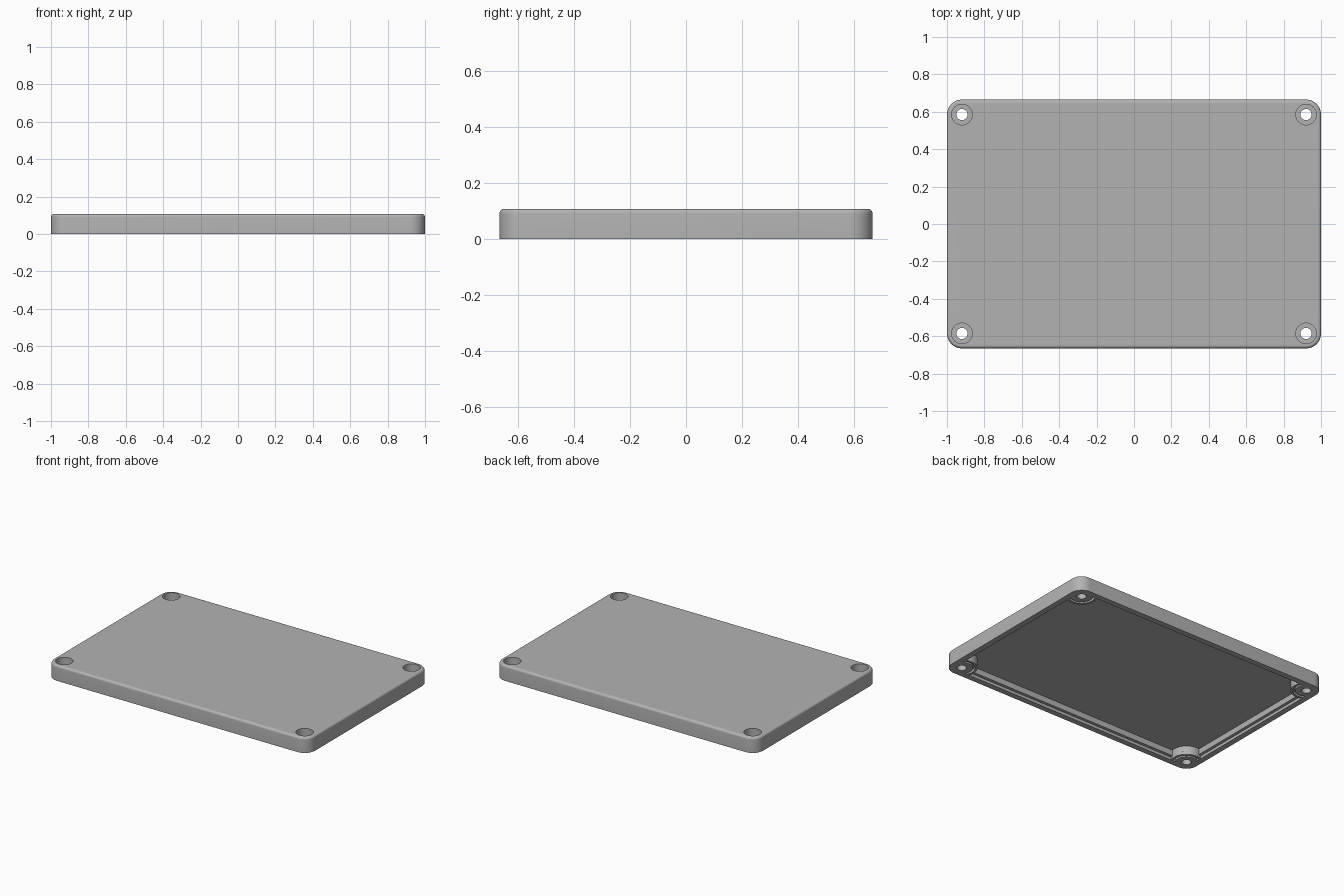
import bpy, bmesh, math

if "Cube" in bpy.data.objects:
    bpy.data.objects.remove(bpy.data.objects["Cube"])

HX, HY, H = 1.0, 0.665, 0.107      # half sizes and height of the lid
CR = 0.08                          # vertical corner radius
SX, SY = HX - CR, HY - CR          # screw positions
TOP_F = 0.016                      # top edge fillet


def rounded_rect(inset, n=12):
    r = CR - inset
    pts = []
    for k, (sx, sy) in enumerate([(1, 1), (-1, 1), (-1, -1), (1, -1)]):
        for i in range(n + 1):
            a = math.pi / 2 * (k + i / n)
            pts.append((sx * SX + r * math.cos(a), sy * SY + r * math.sin(a)))
    return pts


def notched_rect(inset, r, n=24):
    # Rectangle whose corners are scooped out around the screw bosses
    d = CR - inset
    a0 = math.asin(d / r)
    base = []                      # corner at +x +y, from right wall to top wall
    start, end = -math.acos(d / r), -math.pi * 1.5 + math.acos(d / r)
    end = -(math.pi + a0)
    for i in range(n + 1):
        a = start + (end - start) * i / n
        base.append((SX + r * math.cos(a), SY + r * math.sin(a)))
    flip = base[::-1]
    return (base + [(-x, y) for x, y in flip]
            + [(-x, -y) for x, y in base] + [(x, -y) for x, y in flip])


def stack(name, loops):
    # Skin a list of (outline, z) into a closed solid
    bm = bmesh.new()
    rings = [[bm.verts.new((x, y, z)) for x, y in pts] for pts, z in loops]
    for lo, hi in zip(rings, rings[1:]):
        m = len(lo)
        for i in range(m):
            j = (i + 1) % m
            bm.faces.new((lo[i], lo[j], hi[j], hi[i]))
    bm.faces.new(rings[0][::-1])
    bm.faces.new(rings[-1])
    bmesh.ops.recalc_face_normals(bm, faces=bm.faces)
    me = bpy.data.meshes.new(name)
    bm.to_mesh(me)
    bm.free()
    ob = bpy.data.objects.new(name, me)
    bpy.context.collection.objects.link(ob)
    return ob


def circle(cx, cy, r, n=40):
    return [(cx + r * math.cos(2 * math.pi * i / n),
             cy + r * math.sin(2 * math.pi * i / n)) for i in range(n)]


def groove(sx, sy, r0, r1, d, n=24):
    # Curved slot on the inner side of one screw boss
    def arc(r):
        a, b = -math.acos(d / r), -(math.pi + math.asin(d / r))
        return [(sx * (SX + r * math.cos(a + (b - a) * i / n)),
                 sy * (SY + r * math.sin(a + (b - a) * i / n))) for i in range(n + 1)]
    return arc(r0) + arc(r1)[::-1]


def cut(target, cutter):
    mod = target.modifiers.new("cut", 'BOOLEAN')
    mod.operation, mod.solver, mod.object = 'DIFFERENCE', 'EXACT', cutter
    bpy.context.view_layer.objects.active = target
    bpy.ops.object.modifier_apply(modifier=mod.name)
    bpy.data.objects.remove(cutter)


# Lid body with filleted top edge
loops = [(rounded_rect(0), 0)]
for i in range(7):
    a = math.pi / 2 * i / 6
    loops.append((rounded_rect(TOP_F * (1 - math.cos(a))), H - TOP_F + TOP_F * math.sin(a)))
lid = stack("enclosure_lid", loops)

# Underside: cavity and stepped seat for the gasket
cut(lid, stack("cavity", [(notched_rect(0.06, 0.1), -0.05), (notched_rect(0.06, 0.1), 0.06)]))
cut(lid, stack("step", [(notched_rect(0.04, 0.1), -0.05), (notched_rect(0.04, 0.1), 0.02)]))

# Screw holes, counterbores and boss grooves
for sx in (-1, 1):
    for sy in (-1, 1):
        cx, cy = sx * SX, sy * SY
        for r, z0, z1 in ((0.03, -0.05, 0.2), (0.055, 0.04, 0.2)):
            cut(lid, stack("hole", [(circle(cx, cy, r), z0), (circle(cx, cy, r), z1)]))
        g = groove(sx, sy, 0.07, 0.085, 0.04)
        cut(lid, stack("groove", [(g, -0.05), (g, 0.02)]))

grey = bpy.data.materials.new("light grey")
grey.diffuse_color = (0.45, 0.45, 0.45, 1)
grey.use_nodes = True
grey.node_tree.nodes["Principled BSDF"].inputs["Base Color"].default_value = grey.diffuse_color
lid.data.materials.clear()
lid.data.materials.append(grey)
for p in lid.data.polygons:
    p.material_index = 0

bpy.ops.object.select_all(action='DESELECT')
lid.select_set(True)
bpy.context.view_layer.objects.active = lid
bpy.ops.object.shade_smooth_by_angle(angle=math.radians(30))
